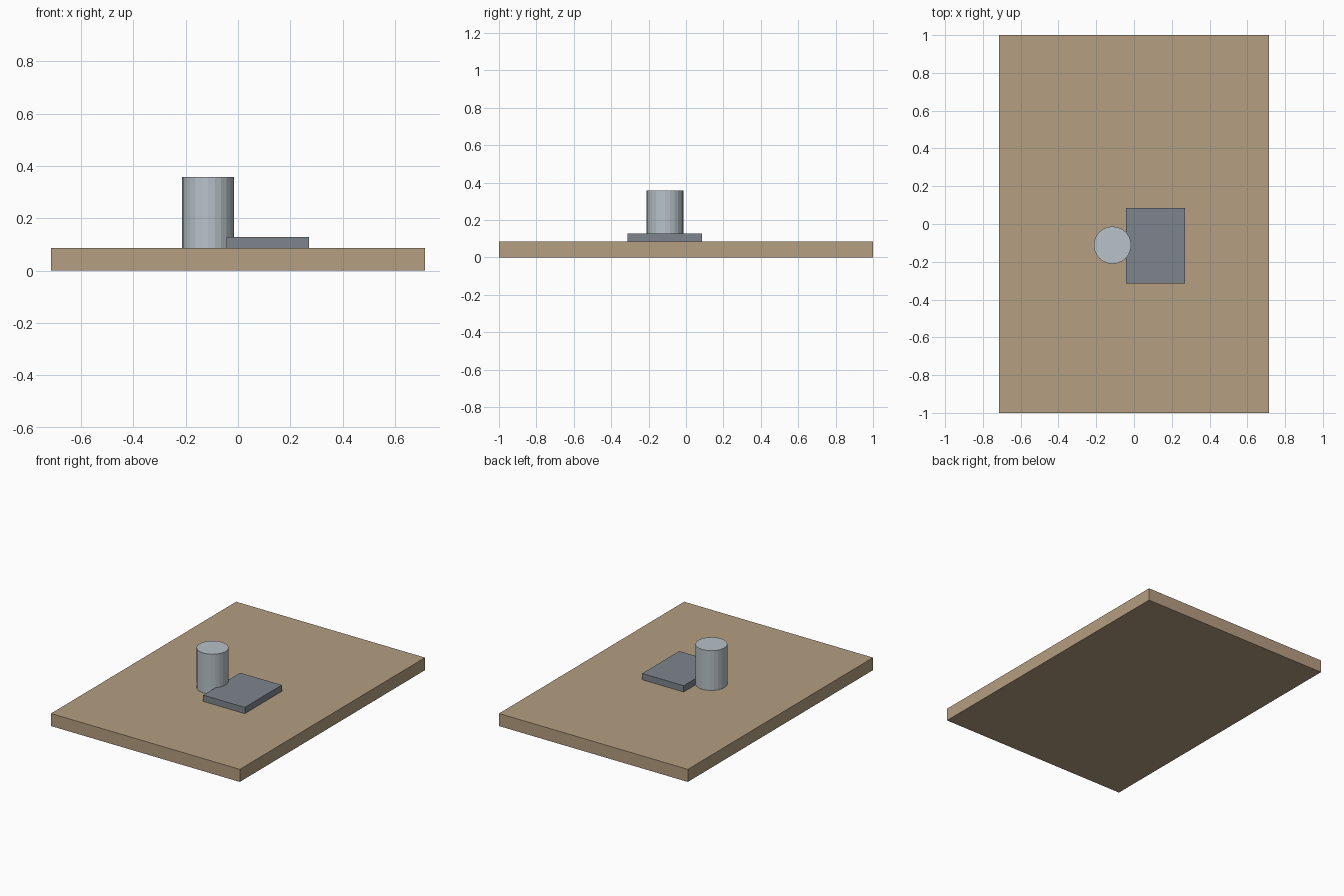
import bpy

if "Cube" in bpy.data.objects:
    bpy.data.objects.remove(bpy.data.objects["Cube"])


def material(name, color):
    m = bpy.data.materials.new(name)
    m.diffuse_color = (*color, 1.0)
    m.use_nodes = True
    m.node_tree.nodes["Principled BSDF"].inputs["Base Color"].default_value = m.diffuse_color
    return m


def finish(obj, name, mat):
    obj.name = name
    obj.data.name = name
    obj.data.materials.append(mat)
    return obj


def box(name, x, y, z, mat):
    """Box spanning the (low, high) range on each axis."""
    spans = (x, y, z)
    bpy.ops.mesh.primitive_cube_add(size=1, location=[(a + b) / 2 for a, b in spans])
    obj = bpy.context.object
    obj.scale = [b - a for a, b in spans]
    bpy.ops.object.transform_apply(location=False, rotation=False, scale=True)
    return finish(obj, name, mat)


wood = material("tan wood", (0.462, 0.342, 0.220))
slate = material("slate grey", (0.209, 0.235, 0.270))
pale = material("pale blue grey", (0.479, 0.539, 0.578))

BOARD_TOP = 0.086

# Wide base board
box("board", (-0.714, 0.714), (-1.0, 1.0), (0.0, BOARD_TOP), wood)

# Flat slab lying on the board
box("slab", (-0.043, 0.271), (-0.314, 0.086), (BOARD_TOP, 0.129), slate)

# Upright cup, its side cutting into the slab's edge
cup_height = 0.272
bpy.ops.mesh.primitive_cylinder_add(
    vertices=24, radius=0.099, depth=cup_height,
    location=(-0.114, -0.112, BOARD_TOP + cup_height / 2))
finish(bpy.context.object, "cup", pale)
